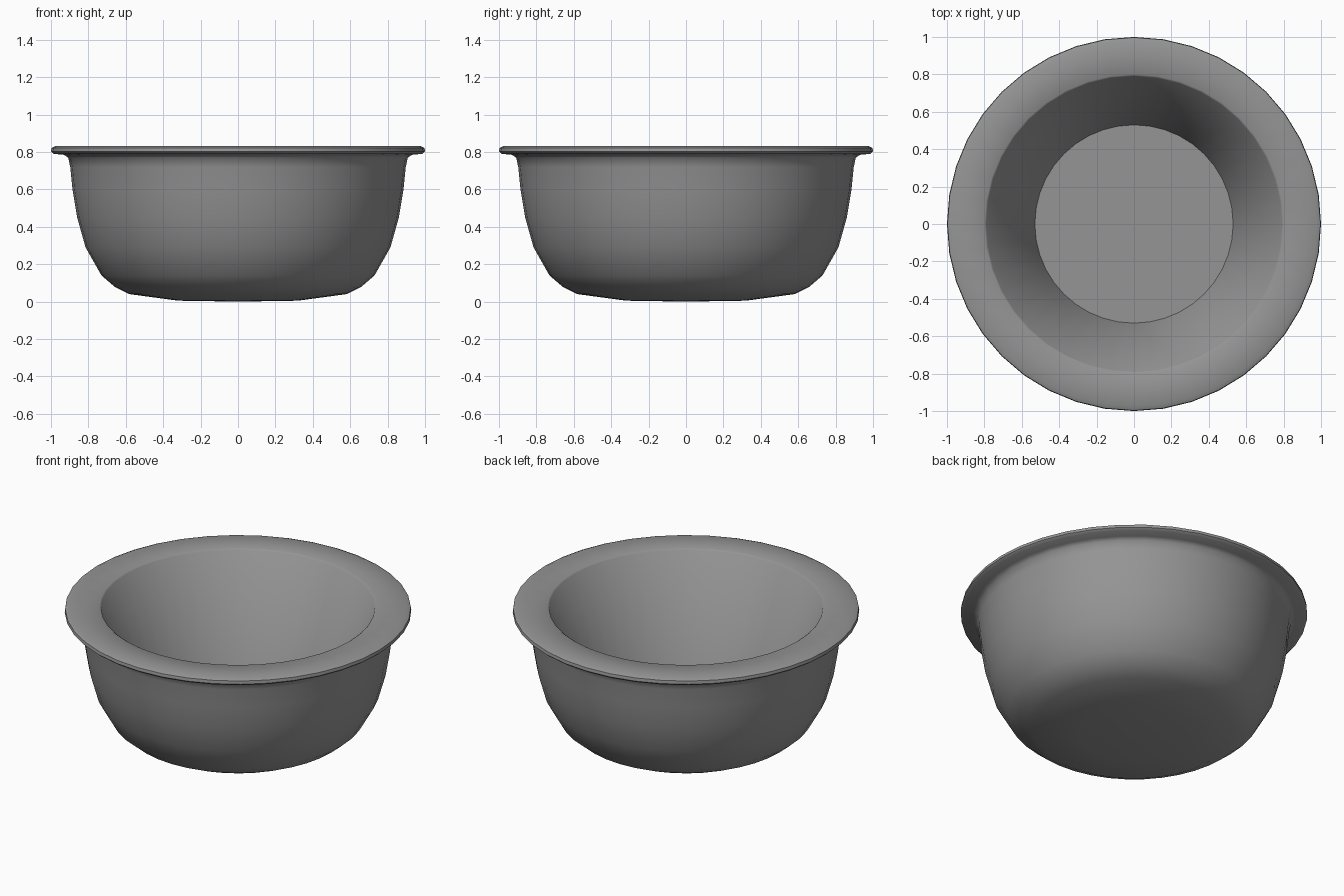
import bpy, bmesh, math

if "Cube" in bpy.data.objects:
    bpy.data.objects.remove(bpy.data.objects["Cube"])

SEGMENTS = 40

grey = bpy.data.materials.new("grey")
grey.diffuse_color = (0.3, 0.3, 0.3, 1)
grey.use_nodes = True
grey.node_tree.nodes["Principled BSDF"].inputs["Base Color"].default_value = grey.diffuse_color

# Bowl cross-section (radius, height): base, outer wall, flared lip, inner wall, floor
profile = [
    (0, 0), (0.32, 0.005), (0.58, 0.04), (0.66, 0.08), (0.73, 0.14),
    (0.815, 0.29), (0.86, 0.45), (0.885, 0.6), (0.897, 0.72), (0.908, 0.77),
    (0.93, 0.785), (0.985, 0.79), (1.0, 0.803), (0.997, 0.822), (0.975, 0.832),
    (0.80, 0.832), (0.79, 0.825), (0.53, 0.08), (0, 0.08),
]

# Spin the cross-section into a closed bowl
bm = bmesh.new()
verts = [bm.verts.new((r, 0, z)) for r, z in profile]
edges = [bm.edges.new(pair) for pair in zip(verts, verts[1:])]
bmesh.ops.spin(bm, geom=verts + edges, cent=(0, 0, 0), axis=(0, 0, 1),
               angle=math.tau, steps=SEGMENTS, use_duplicate=False)
bmesh.ops.remove_doubles(bm, verts=bm.verts, dist=0.0005)
bmesh.ops.recalc_face_normals(bm, faces=bm.faces)
mesh = bpy.data.meshes.new("bowl")
bm.to_mesh(mesh)
bm.free()
mesh.materials.append(grey)

bowl = bpy.data.objects.new("bowl", mesh)
bpy.context.collection.objects.link(bowl)
bpy.context.view_layer.objects.active = bowl
bowl.select_set(True)
bpy.ops.object.shade_smooth_by_angle(angle=math.radians(50))
